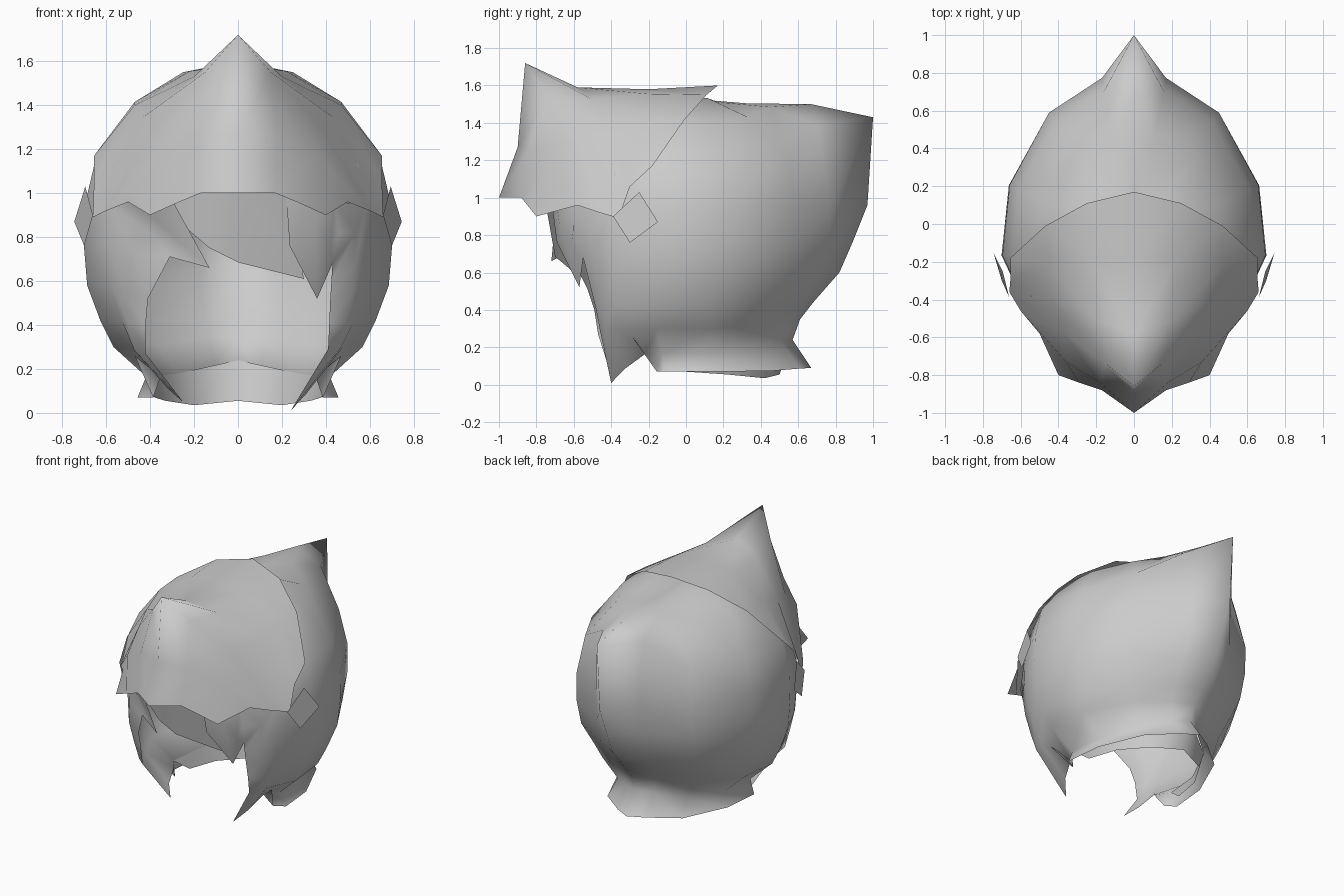
import bpy, bmesh, math
from mathutils import Vector

cube = bpy.data.objects.get("Cube")
if cube:
    bpy.data.objects.remove(cube, do_unlink=True)

mat = bpy.data.materials.new("plain grey")
mat.use_nodes = True
GREY = (0.6, 0.6, 0.6, 1)
mat.diffuse_color = GREY
mat.node_tree.nodes["Principled BSDF"].inputs["Base Color"].default_value = GREY


def strip(faces, a, b):
    """Faces between two point rows of equal length."""
    for i in range(len(a) - 1):
        faces.append([a[i], a[i + 1], b[i + 1], b[i]])


def mirrored(faces):
    return [[(-x, y, z) for x, y, z in f] for f in faces]


def build(name, faces):
    bm = bmesh.new()
    for f in faces:
        pts = [p for i, p in enumerate(f) if (Vector(p) - Vector(f[i - 1])).length > 1e-5]
        if len(pts) > 2:
            bm.faces.new([bm.verts.new(p) for p in pts])
    bmesh.ops.remove_doubles(bm, verts=bm.verts, dist=1e-4)
    # face everything away from the middle axis of the head
    bm.normal_update()
    for f in bm.faces:
        c = f.calc_center_median()
        if f.normal.dot(c - Vector((0, 0, min(max(c.z, 0.2), 0.9)))) < 0:
            f.normal_flip()
    me = bpy.data.meshes.new(name)
    bm.to_mesh(me)
    bm.free()
    me.materials.append(mat)
    ob = bpy.data.objects.new(name, me)
    bpy.context.collection.objects.link(ob)
    bpy.ops.object.select_all(action='DESELECT')
    ob.select_set(True)
    bpy.context.view_layer.objects.active = ob
    bpy.ops.object.shade_smooth_by_angle(angle=math.radians(120))


# Hair shell rings: z at back, z at side, half width, back depth, ridge y, front depth
RINGS = [
    (1.505, 1.54, 0.20, 0.18, 0.32, 0.25),
    (1.50, 1.41, 0.462, 0.47, 0.67, 0.45),
    (1.43, 1.16, 0.65, 0.73, 1.00, 0.60),
    (0.96, 0.95, 0.70, 0.80, 0.97, 0.64),
    (0.76, 0.76, 0.705, 0.79, 0.89, 0.64),
    (0.60, 0.58, 0.69, 0.74, 0.82, 0.62),
    (0.44, 0.42, 0.63, 0.63, 0.68, 0.60),
    (0.35, 0.30, 0.57, 0.57, 0.61, 0.56),
    (0.24, 0.165, 0.42, 0.53, 0.57, 0.25),
    (0.09, 0.07, 0.46, 0.63, 0.67, 0.12),
]
COLS = [0, 14, 40, 70, 96, 118, 150, 180]
YC = -0.1


def ring_point(r, deg):
    zb, zs, a, b, ridge, front = RINGS[r]
    t = math.radians(deg)
    s, c = math.sin(t), math.cos(t)
    if deg == 0:
        return (0, ridge, zb)
    if c > 0:
        return (a * s, YC + (b - YC) * c, zs + (zb - zs) * c ** 6)
    tuck = 0.95 if deg > 100 else 1.0
    return (a * s * tuck if deg < 180 else 0, YC + front * c,
            zs - (0.03 if deg > 100 and r < 3 else 0))


# Back hair: domed top, ridge at the back, pinched neck and flared hem
half = []
rows = [[ring_point(r, d) for d in (COLS if r < 4 else COLS[:6])] for r in range(len(RINGS))]
strip(half, [(0, -0.05, 1.535)] * len(COLS), rows[0])
for up, low in zip(rows, rows[1:]):
    n = min(len(up), len(low))
    strip(half, up[:n], low[:n])
# pointed front corner of the hem
half.append([(0.47, -0.29, 0.26), rows[9][5], rows[8][5]])
hair = half + mirrored(half)

# Side locks joined to the hair: root point and jagged front edge point
root = {r: ring_point(r, 118) for r in range(3, 9)}
brow = (0.44, -0.60, 0.96)
LEFT = [(brow, (0.22, -0.72, 0.98)), (brow, (0.235, -0.69, 0.76)), (brow, (0.36, -0.57, 0.52)),
        (brow, (0.43, -0.55, 0.68)), (root[3], (0.43, -0.55, 0.68)),
        (root[4], (0.425, -0.53, 0.60)), (root[5], (0.42, -0.51, 0.52)),
        (root[6], (0.415, -0.48, 0.40)), (root[7], (0.41, -0.46, 0.29)),
        (root[8], (0.24, -0.40, 0.01))]
RIGHT = [(root[3], (0.30, -0.69, 0.97)), (root[3], (0.13, -0.72, 0.66)),
         (root[4], (0.31, -0.63, 0.71)), (root[5], (0.41, -0.53, 0.52)),
         (root[6], (0.42, -0.49, 0.40)), (root[7], (0.42, -0.47, 0.27)),
         (root[8], (0.25, -0.40, 0.05))]
for edge, side in ((LEFT, 1), (RIGHT, -1)):
    back = [p for p, _ in edge]
    front = [p for _, p in edge]
    mid = []
    for p, q in zip(back, front):
        m = (Vector(p) + Vector(q)) / 2
        mid.append((m.x * 1.05, m.y * 1.05, m.z))
    lock = []
    strip(lock, back, mid)
    strip(lock, mid, front)
    hair += lock if side > 0 else mirrored(lock)
build("hair_with_side_locks", hair)

# Centre fringe swept to one side
faces = []
strip(faces,
      [(-0.31, -0.69, 1.02), (-0.13, -0.755, 1.05), (0, -0.765, 1.05), (0.22, -0.73, 1.02)],
      [(-0.27, -0.67, 0.87), (-0.13, -0.70, 0.75), (0, -0.70, 0.685), (0.30, -0.61, 0.61)])
build("centre_fringe", faces)

# Inner neck strip below the pinch
faces = []
strip(faces, [ring_point(8, d) for d in COLS[:1] + COLS[2:5]],
      [(0, 0.50, 0.055), (0.20, 0.42, 0.035), (0.33, 0.22, 0.055), (0.38, 0.0, 0.07)])
build("inner_neck", faces + mirrored(faces))

# Front cap: ribs from the centre line out to the lower edge, brim to rear
RIBS = [
    [(0, -1.0, 1.0), (0.17, -0.88, 1.0), (0.29, -0.84, 0.95), (0.40, -0.80, 0.90)],
    [(0, -0.90, 1.27), (0.18, -0.84, 1.26), (0.36, -0.73, 1.16), (0.50, -0.58, 0.96)],
    [(0, -0.86, 1.72), (0.15, -0.74, 1.55), (0.38, -0.57, 1.30), (0.60, -0.46, 0.92)],
    [(0, -0.58, 1.59), (0.20, -0.51, 1.53), (0.44, -0.40, 1.34), (0.66, -0.36, 0.89)],
    [(0, -0.20, 1.58), (0.22, -0.20, 1.555), (0.47, -0.21, 1.40), (0.655, -0.30, 1.06)],
    [(0, 0.17, 1.60), (0.25, 0.11, 1.55), (0.47, -0.01, 1.415), (0.655, -0.18, 1.17)],
]
faces = []
for a, b in zip(RIBS, RIBS[1:]):
    strip(faces, a, b)
build("front_cap", faces + mirrored(faces))

# Diamond plates at the temples
plate = [[(0.66, -0.39, 0.90), (0.695, -0.25, 1.03), (0.745, -0.15, 0.87), (0.70, -0.30, 0.76)]]
build("temple_plates", plate + mirrored(plate))
